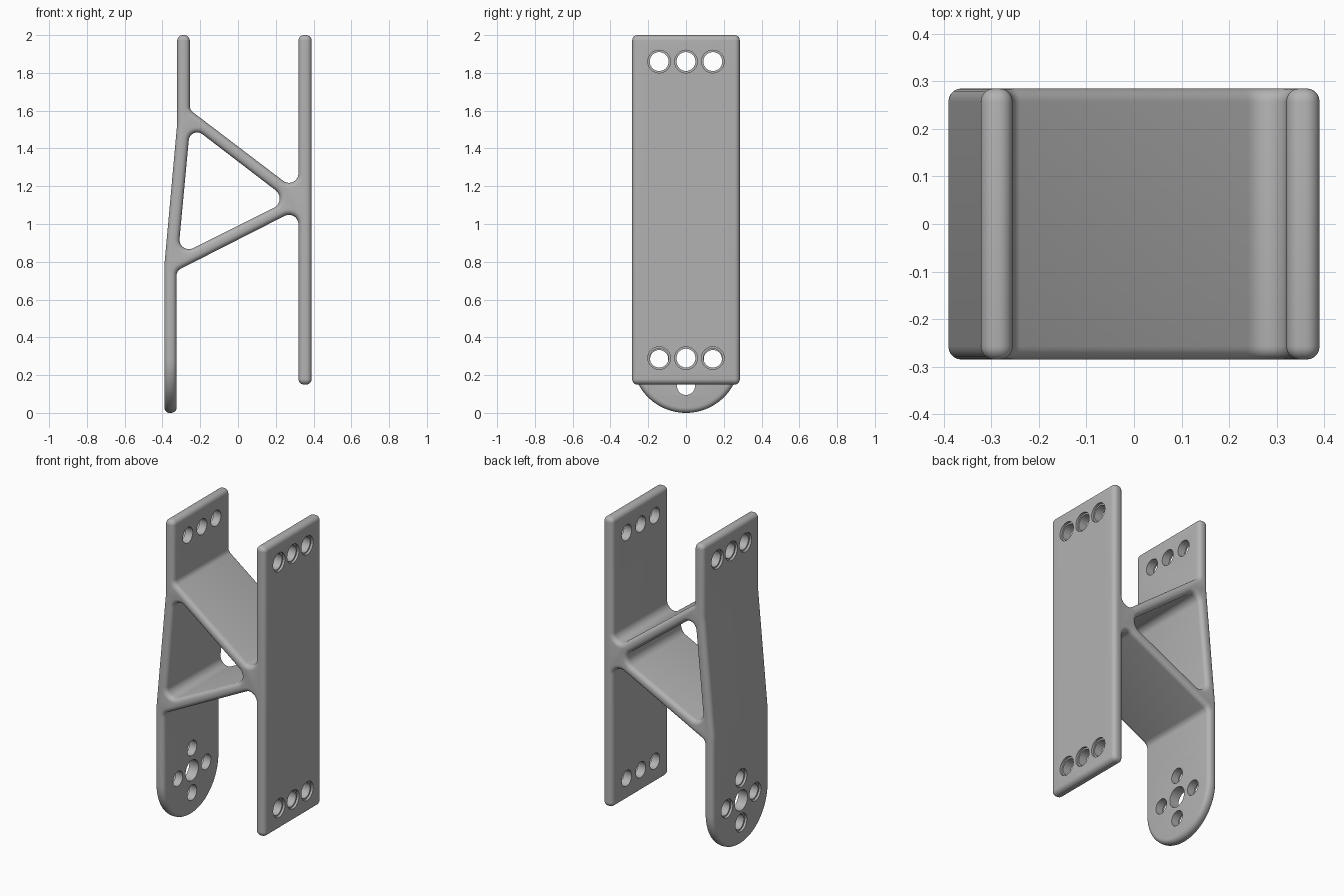
import bpy, bmesh, math
from mathutils import Vector, Matrix

cube = bpy.data.objects.get("Cube")
if cube:
    bpy.data.objects.remove(cube, do_unlink=True)

grey = bpy.data.materials.new("bracket_grey")
grey.use_nodes = True
grey.diffuse_color = (0.45, 0.45, 0.45, 1)
grey.node_tree.nodes["Principled BSDF"].inputs["Base Color"].default_value = (0.45, 0.45, 0.45, 1)

ROUND = 0.028      # edge rounding
HALF_W = 0.285     # half depth of the bracket
SEAM = 0.52        # height where the mounting plate meets the frame
FRONT = Matrix(((1, 0, 0, 0), (0, 0, -1, 0), (0, 1, 0, 0), (0, 0, 0, 1)))  # profile in x, z
SIDE = Matrix(((0, 0, 1, 0), (1, 0, 0, 0), (0, 1, 0, 0), (0, 0, 0, 1)))    # profile in y, z


def fillet(corners, steps=10):
    """Round each (x, y, radius) corner of a closed outline."""
    out = []
    for i, (x, y, r) in enumerate(corners):
        p = Vector((x, y))
        a = (Vector(corners[i - 1][:2]) - p).normalized()
        b = (Vector(corners[(i + 1) % len(corners)][:2]) - p).normalized()
        half = a.angle(b) / 2
        centre = p + (a + b).normalized() * r / math.sin(half)
        start = p + a * r / math.tan(half) - centre
        end = p + b * r / math.tan(half) - centre
        sweep = start.angle_signed(end)
        for k in range(steps + 1):
            t = -sweep * k / steps
            out.append(centre + Matrix.Rotation(t, 2) @ start)
    return out


def rounded_slab(name, outlines, half_thickness, matrix):
    """Extrude closed outlines with rounded rims into a welded mesh."""
    curve = bpy.data.curves.new(name, 'CURVE')
    curve.dimensions = '2D'
    curve.fill_mode = 'BOTH'
    curve.extrude = half_thickness - ROUND
    curve.bevel_depth = ROUND
    curve.bevel_resolution = 4
    curve.offset = -ROUND
    for pts in outlines:
        s = curve.splines.new('POLY')
        s.points.add(len(pts) - 1)
        for q, p in zip(s.points, pts):
            q.co = (p[0], p[1], 0, 1)
        s.use_cyclic_u = True
    temp = bpy.data.objects.new(name + "_outline", curve)
    bpy.context.collection.objects.link(temp)
    mesh = bpy.data.meshes.new_from_object(
        temp.evaluated_get(bpy.context.evaluated_depsgraph_get()))
    bpy.data.objects.remove(temp, do_unlink=True)
    bm = bmesh.new()
    bm.from_mesh(mesh)
    bmesh.ops.transform(bm, matrix=matrix, verts=bm.verts)
    bmesh.ops.remove_doubles(bm, verts=bm.verts, dist=0.0001)
    bmesh.ops.recalc_face_normals(bm, faces=bm.faces)
    bm.to_mesh(mesh)
    bm.free()
    mesh.materials.clear()
    mesh.materials.append(grey)
    obj = bpy.data.objects.new(name, mesh)
    bpy.context.collection.objects.link(obj)
    return obj


def cut(obj, bores, box=None):
    """Subtract x-aligned bores (x, y, z, radius, length) and an optional box."""
    bm = bmesh.new()
    for x, y, z, r, length in bores:
        place = Matrix.Translation((x, y, z)) @ Matrix.Rotation(math.pi / 2, 4, 'Y')
        bmesh.ops.create_cone(bm, cap_ends=True, segments=40, radius1=r, radius2=r,
                              depth=length, matrix=place)
    if box:
        centre, size = box
        bmesh.ops.create_cube(bm, size=1, matrix=Matrix.Translation(centre)
                              @ Matrix.Diagonal((*size, 1)))
    mesh = bpy.data.meshes.new("cutter")
    bm.to_mesh(mesh)
    bm.free()
    cutter = bpy.data.objects.new("cutter", mesh)
    cutter.hide_render = True
    bpy.context.collection.objects.link(cutter)
    mod = obj.modifiers.new("cut", 'BOOLEAN')
    mod.operation = 'DIFFERENCE'
    mod.solver = 'EXACT'
    mod.object = cutter
    new = bpy.data.meshes.new_from_object(
        obj.evaluated_get(bpy.context.evaluated_depsgraph_get()))
    obj.modifiers.clear()
    obj.data = new
    bpy.data.objects.remove(cutter, do_unlink=True)


# Frame: two upright plates joined by a triangular truss
END = 0.03
frame_outline = fillet([
    (0.39, 0.15, END), (0.39, 2, END), (0.32, 2, END), (0.32, 1.167, 0.05),
    (-0.255, 1.604, 0.04), (-0.255, 2, END), (-0.322, 2, END), (-0.322, 1.53, 0.2),
    (-0.39, 0.78, 0.2), (-0.39, 0.4, END), (-0.325, 0.4, END), (-0.325, 0.752, 0.04),
    (0.32, 1.08, 0.05), (0.32, 0.15, END)])
truss_opening = fillet([(-0.253, 1.525, 0.045), (-0.318, 0.832, 0.05), (0.269, 1.125, 0.055)])
frame = rounded_slab("frame", [frame_outline, truss_opening], HALF_W, FRONT)

# Mounting plate: lower plate with a semicircular end
arc = [(HALF_W * math.cos(a), HALF_W + HALF_W * math.sin(a))
       for a in (math.pi + math.pi * k / 48 for k in range(49))]
mount = rounded_slab("mounting_plate", [arc + [(HALF_W, 0.65), (-HALF_W, 0.65)]], 0.0325,
                     Matrix.Translation((-0.3575, 0, 0)) @ SIDE)

# Rows of screw holes, stepped on the outer faces
rows = [(0.355, 0.39, 1.86), (0.355, 0.39, 0.29), (-0.29, -0.322, 1.86)]
columns = (-0.142, 0, 0.142)
cut(frame, [(mid, y, z, 0.05, 0.2) for mid, face, z in rows for y in columns],
    ((-0.5, 0, SEAM - 0.5), (1, 1, 1)))
cut(frame, [(face, y, z, 0.06, 0.03) for mid, face, z in rows for y in columns])

# Ring of four holes around a larger centre hole
ring = [(0.142 * math.cos(k * math.pi / 2), HALF_W + 0.142 * math.sin(k * math.pi / 2))
        for k in range(4)]
cut(mount, [(-0.3575, y, z, 0.048, 0.2) for y, z in ring]
    + [(-0.3575, 0, HALF_W, 0.065, 0.2)], ((-0.5, 0, SEAM + 0.5), (1, 1, 1)))
cut(mount, [(-0.39, y, z, 0.058, 0.03) for y, z in ring])

for obj in (frame, mount):
    bpy.ops.object.select_all(action='DESELECT')
    obj.select_set(True)
    bpy.context.view_layer.objects.active = obj
    bpy.ops.object.shade_smooth_by_angle(angle=math.radians(35))
